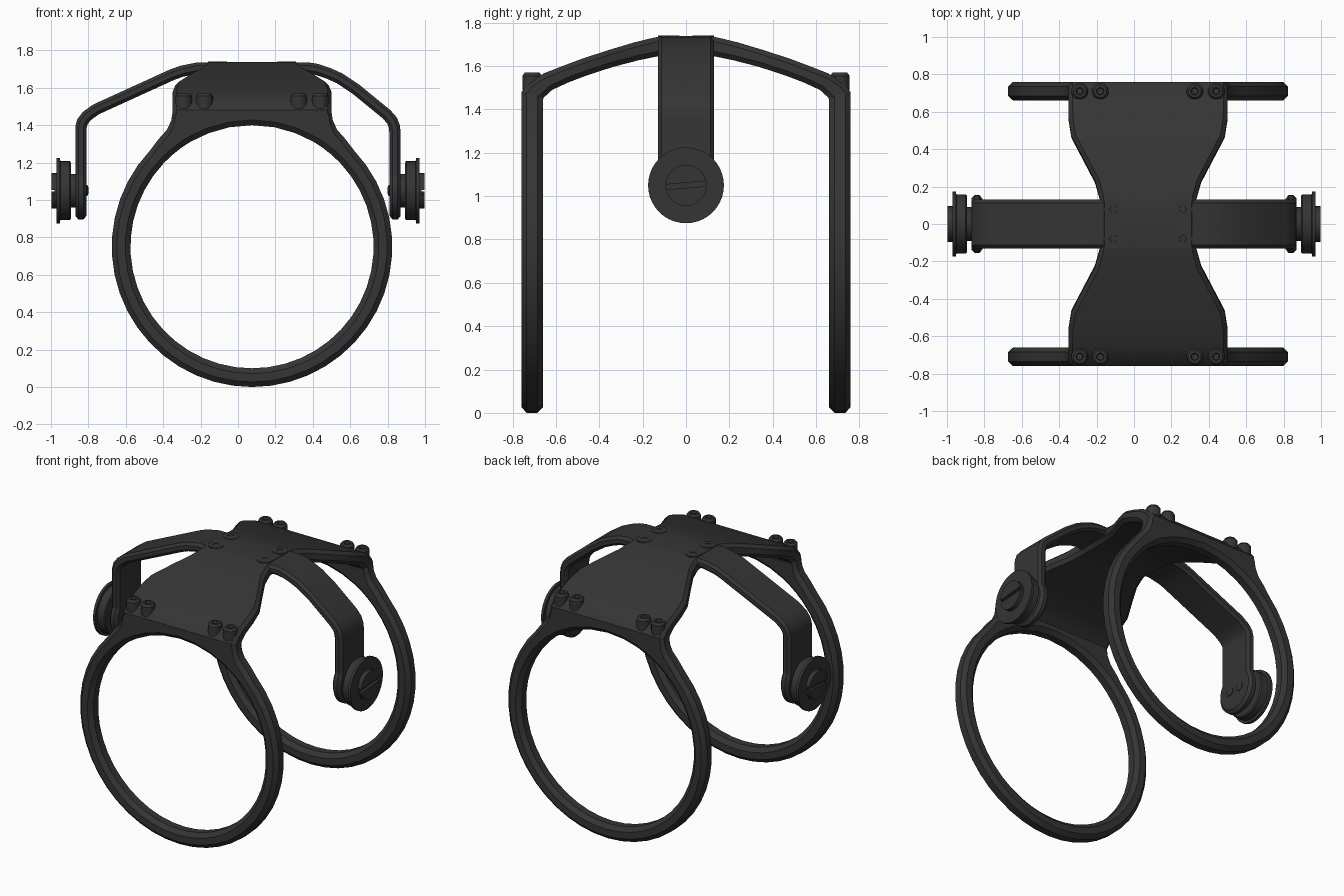
import bpy, bmesh, math
from mathutils import Vector, Matrix

if "Cube" in bpy.data.objects:
    bpy.data.objects.remove(bpy.data.objects["Cube"])

mat = bpy.data.materials.new("dark_grey")
mat.diffuse_color = (0.035, 0.035, 0.035, 1)
mat.use_nodes = True
mat.node_tree.nodes["Principled BSDF"].inputs["Base Color"].default_value = mat.diffuse_color
CX, CZ = 0.075, 0.75


def finish(name, bm):
    bmesh.ops.recalc_face_normals(bm, faces=bm.faces)
    me = bpy.data.meshes.new(name)
    bm.to_mesh(me)
    bm.free()
    ob = bpy.data.objects.new(name, me)
    bpy.context.collection.objects.link(ob)
    me.materials.append(mat)
    bpy.context.view_layer.objects.active = ob
    bpy.ops.object.select_all(action='DESELECT')
    ob.select_set(True)
    bpy.ops.object.shade_smooth_by_angle(angle=math.radians(28))
    return ob


def loft(name, rings, closed):
    bm = bmesh.new()
    vs = [[bm.verts.new(p) for p in r] for r in rings]
    n = len(vs[0])
    pairs = list(zip(vs, vs[1:])) + ([(vs[-1], vs[0])] if closed else [])
    for a, b in pairs:
        for i in range(n):
            j = (i + 1) % n
            bm.faces.new((a[i], a[j], b[j], b[i]))
    if not closed:
        bm.faces.new(vs[0])
        bm.faces.new(vs[-1])
    return finish(name, bm)


def strip(name, path, widths, thick, chamfer, place):
    """Chamfered bar along a 2D path (the outer side); place(u, z, w) -> 3D."""
    rings = []
    p = [Vector(q) for q in path]
    for i, q in enumerate(p):
        a = (q - p[i - 1]).normalized() if i else (p[1] - q).normalized()
        b = (p[i + 1] - q).normalized() if i < len(p) - 1 else a
        t = (a + b).normalized()
        nrm = Vector((t.y, -t.x)) / max(0.5, t.dot(a))
        w, h, c = widths[i], thick[i], chamfer
        half = [(w - c, 0), (w, c), (w, h - c), (w - c, h)]
        sec = half + [(-x, d) for x, d in reversed(half)]
        rings.append([place(*(q + nrm * d), x) for x, d in sec])
    return loft(name, rings, False)


def lathe(name, profile, matrix, n=32):
    """Solid of revolution; profile holds (radius, height) from bottom to top."""
    rings = []
    for r, h in profile:
        rings.append([matrix @ Vector((r * math.cos(k * math.tau / n),
                                       r * math.sin(k * math.tau / n), h)) for k in range(n)])
    return loft(name, rings, False)


# rings with the raised tab on top
half_tab = [(.5, .575), (.455, .625), (.432, .675), (.425, .72), (.42, .735), (.28, .738), (.14, .738)]
outline = half_tab + [(0, .738)] + [(-x, z) for x, z in reversed(half_tab)]
a0 = math.atan2(.515, .545)
N = 34
span = math.tau - (math.pi - 2 * a0)
for k in range(N + 1):
    a = math.pi - a0 + span * k / N
    outline.append((.75 * math.cos(a), .75 * math.sin(a)))
for label, s in (("front", -1), ("back", 1)):
    rings = []
    for x, z in outline:
        d = Vector((x, z))
        u, R = d.normalized(), d.length
        sec = [(R - .027, -.05), (R, -.025), (R, .025), (R - .027, .05),
               (.678, .05), (.65, .025), (.65, -.025), (.678, -.05)]
        rings.append([(CX + u.x * r, s * .71 + y, CZ + u.y * r) for r, y in sec])
    loft(label + "_ring", rings, True)

# bent top plate, waisted in the middle
side = [(-.76, 1.43), (-.76, 1.48), (-.72, 1.527), (-.655, 1.567), (-.57, 1.6), (-.48, 1.634),
        (-.36, 1.673), (-.237, 1.71), (-.15, 1.731), (-.11, 1.738)]
hw = [.425, .425, .425, .425, .424, .41, .348, .284, .26, .255]
th = [.1, .1, .095, .085, .08, .08, .08, .085, .088, .09]
strip("top_plate", side + [(-y, z) for y, z in reversed(side)], hw + hw[::-1], th + th[::-1], .022,
      lambda u, z, w: (CX + w, u, z))

# cross strap that bends down to the pivots
arm = [(-.87, 1.05), (-.87, 1.39), (-.86, 1.43), (-.83, 1.47), (-.775, 1.51), (-.365, 1.697),
       (-.31, 1.717), (-.22, 1.735), (.38, 1.735), (.43, 1.727), (.49, 1.707), (.557, 1.677),
       (.65, 1.615), (.815, 1.48), (.85, 1.44), (.865, 1.40), (.87, 1.36), (.87, 1.05)]
strip("cross_strap", arm, [.13] * len(arm), [.06] * len(arm), .017, lambda u, z, w: (u, w, z))

# pivot discs, slotted knobs and inner rivets
for label, s in (("left", -1), ("right", 1)):
    m = Matrix.Translation((0, 0, 1.05)) @ Matrix.Rotation(s * math.pi / 2, 4, 'Y')
    lathe(label + "_arm_end", [(.135, .81), (.155, .827), (.155, .853), (.135, .87)], m)
    lathe(label + "_knob", [(.09, .865), (.09, .893), (.15, .893), (.158, .9), (.158, .95),
                            (.175, .952), (.175, .97), (.095, .97), (.095, .98)], m, 40)
    bm = bmesh.new()
    for side_sign in (1, -1):
        a1 = math.asin(.012 / .095)
        pts = []
        for k in range(17):
            a = a1 + (math.pi - 2 * a1) * k / 16 + (0 if side_sign > 0 else math.pi)
            pts.append((.095 * math.cos(a), .095 * math.sin(a)))
        turn = Matrix.Rotation(math.pi / 2 + s * math.radians(5), 4, 'Z')
        lo = [bm.verts.new(m @ turn @ Vector((x, y, .978))) for x, y in pts]
        hi = [bm.verts.new(m @ turn @ Vector((x, y, .998))) for x, y in pts]
        bm.faces.new(lo)
        bm.faces.new(hi)
        for i in range(17):
            j = (i + 1) % 17
            bm.faces.new((lo[i], lo[j], hi[j], hi[i]))
    finish(label + "_knob_slotted_cap", bm)
    for y in (-.045, .045):
        lathe(label + "_arm_rivet", [(.018, .8), (.03, .806), (.03, .82)],
              Matrix.Translation((0, y, 0)) @ m, 16)

# socket screws at the plate ends and flush screws in the middle
for y in (-.71, .71):
    for x in (-.29, -.18, .325, .44):
        lathe("end_screw", [(.045, 1.49), (.045, 1.555), (.034, 1.57), (.02, 1.57), (.016, 1.545)],
              Matrix.Translation((x, y, 0)), 20)
for y in (-.08, .08):
    for x in (-.11, .26):
        lathe("flush_screw", [(.05, 1.70), (.05, 1.741), (.02, 1.741), (.016, 1.725)],
              Matrix.Translation((x, y, 0)), 20)
